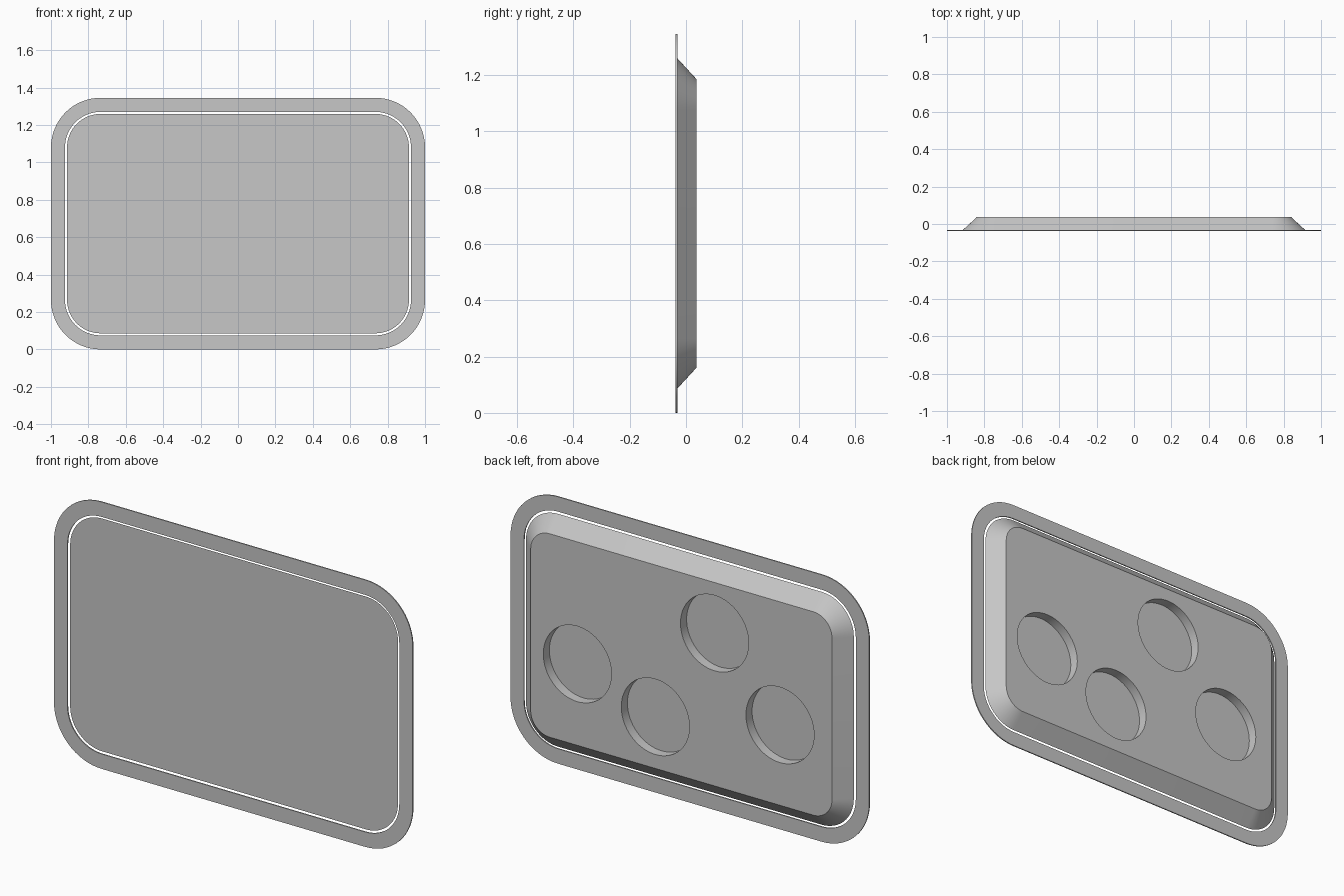
import bpy, bmesh, math

if "Cube" in bpy.data.objects:
    bpy.data.objects.remove(bpy.data.objects["Cube"])

MID_Z, HALF_W, HALF_H, RADIUS = 0.6725, 1.0, 0.6725, 0.265

grey = bpy.data.materials.new("plain grey")
grey.diffuse_color = (0.57, 0.57, 0.57, 1)
grey.use_nodes = True
grey.node_tree.nodes["Principled BSDF"].inputs["Base Color"].default_value = grey.diffuse_color


def outline(inset, y, steps=16):
    """Rounded rectangle in the xz plane, inset from the outer edge."""
    r = RADIUS - inset
    cx, cz = HALF_W - RADIUS, HALF_H - RADIUS
    pts = []
    for i, (sx, sz) in enumerate([(1, 1), (-1, 1), (-1, -1), (1, -1)]):
        for k in range(steps + 1):
            a = (i + k / steps) * math.pi / 2
            pts.append((sx * cx + r * math.cos(a), y, MID_Z + sz * cz + r * math.sin(a)))
    return pts


def make_object(name, loops, closed):
    """Bridge successive loops; close into a ring or cap the ends."""
    bm = bmesh.new()
    rows = [[bm.verts.new(p) for p in loop] for loop in loops]
    pairs = list(zip(rows, rows[1:]))
    if closed:
        pairs.append((rows[-1], rows[0]))
    else:
        bm.faces.new(rows[0])
        bm.faces.new(rows[-1])
    n = len(rows[0])
    for a, b in pairs:
        for i in range(n):
            j = (i + 1) % n
            bm.faces.new((a[i], a[j], b[j], b[i]))
    bmesh.ops.recalc_face_normals(bm, faces=bm.faces)
    mesh = bpy.data.meshes.new(name)
    bm.to_mesh(mesh)
    bm.free()
    mesh.materials.append(grey)
    obj = bpy.data.objects.new(name, mesh)
    bpy.context.collection.objects.link(obj)
    return obj


# Thin flat rim around the outside
rim = make_object("rim", [outline(0, -0.037), outline(0, -0.031),
                          outline(0.075, -0.031), outline(0.075, -0.037)], True)

# Main panel with sloping sides towards the back
panel = make_object("panel", [outline(0.086, -0.031), outline(0.16, 0.037)], False)


# Four round pockets sunk into the back
def circle(x, z, y, r=0.19, n=64):
    return [(x + r * math.cos(t * math.tau / n), y, z + r * math.sin(t * math.tau / n))
            for t in range(n)]


cutters = []
for x, z in [(0.58, 0.57), (0.145, 0.42), (-0.185, 0.93), (-0.55, 0.565)]:
    cutter = make_object("pocket_cutter", [circle(x, z, -0.012), circle(x, z, 0.1)], False)
    cutter.hide_render = True
    cutters.append(cutter)
    mod = panel.modifiers.new("pocket", 'BOOLEAN')
    mod.operation = 'DIFFERENCE'
    mod.solver = 'EXACT'
    mod.object = cutter

# Apply the cuts and remove the helpers
bpy.context.view_layer.objects.active = panel
for mod in list(panel.modifiers):
    bpy.ops.object.modifier_apply(modifier=mod.name)
for cutter in cutters:
    bpy.data.objects.remove(cutter)

# Smooth round corners, keep edges crisp
for obj in bpy.context.view_layer.objects:
    obj.select_set(True)
bpy.ops.object.shade_smooth_by_angle(angle=math.radians(25))
